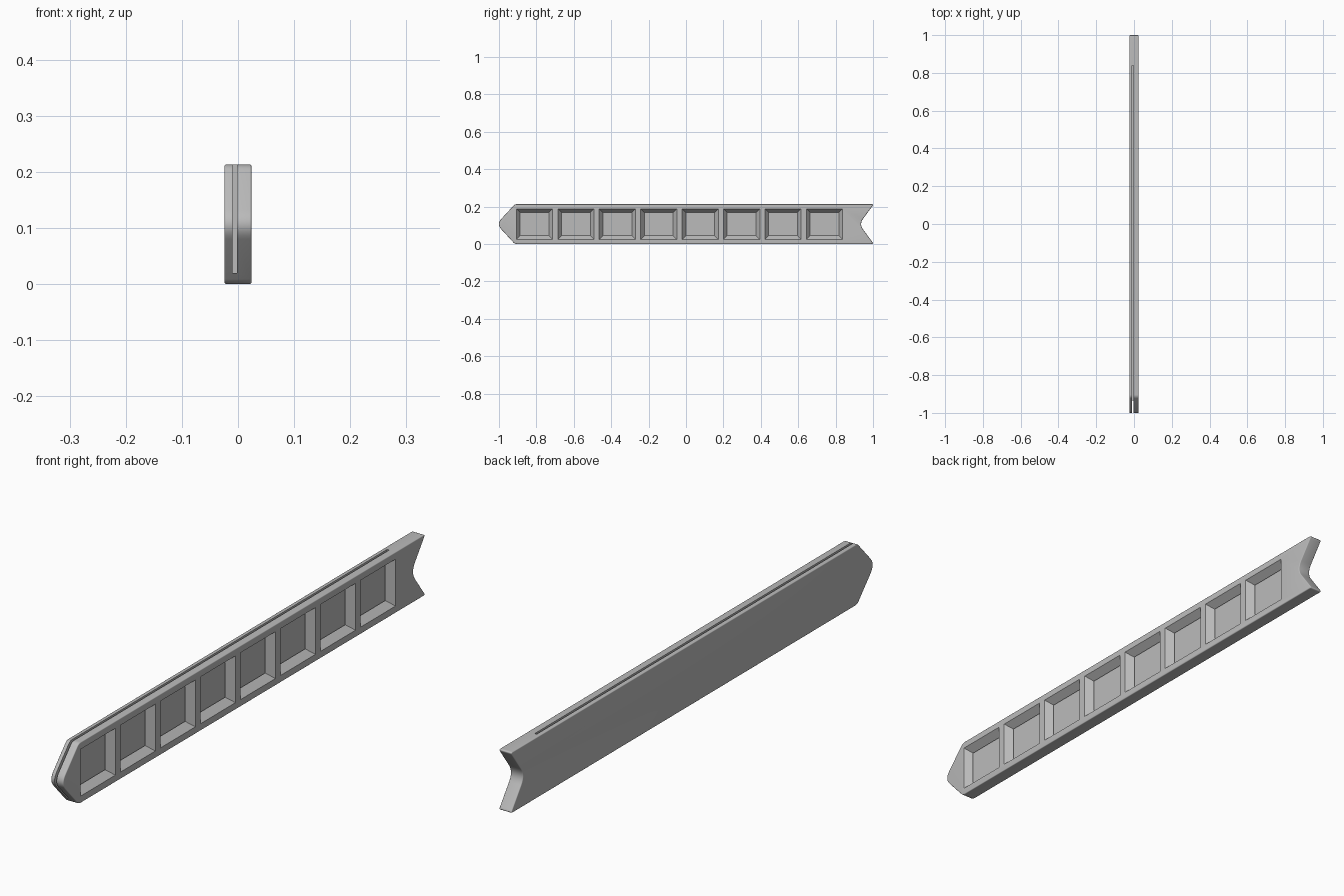
import bpy, bmesh
from mathutils import Vector

if "Cube" in bpy.data.objects:
    bpy.data.objects.remove(bpy.data.objects["Cube"], do_unlink=True)

HALF_T, H = 0.024, 0.213
MID = H / 2
SLOT_LEFT, SLOT_RIGHT = -0.002, -0.010

grey = bpy.data.materials.new("light grey")
grey.use_nodes = True
colour = (0.5, 0.5, 0.5, 1)
grey.diffuse_color = colour
grey.node_tree.nodes["Principled BSDF"].inputs["Base Color"].default_value = colour


def rounded(corners, steps=8):
    """Replace each (y, z, tangent length) corner by a smooth curve."""
    pts = []
    for i, (y, z, t) in enumerate(corners):
        p = Vector((y, z))
        a = p + (Vector(corners[i - 1][:2]) - p).normalized() * t
        b = p + (Vector(corners[(i + 1) % len(corners)][:2]) - p).normalized() * t
        for k in range(steps + 1):
            u = k / steps
            pts.append(a * (1 - u) ** 2 + p * 2 * u * (1 - u) + b * u * u)
    return pts


def loft(name, loops):
    """Closed solid from two matching loops of (y, z), each at its own x."""
    bm = bmesh.new()
    rings = [[bm.verts.new((x, p[0], p[1])) for p in pts] for x, pts in loops]
    n = len(rings[0])
    for ring in rings:
        bm.faces.new(ring)
    for i in range(n):
        j = (i + 1) % n
        bm.faces.new((rings[0][i], rings[0][j], rings[1][j], rings[1][i]))
    bmesh.ops.recalc_face_normals(bm, faces=bm.faces)
    mesh = bpy.data.meshes.new(name)
    bm.to_mesh(mesh)
    bm.free()
    mesh.materials.append(grey)
    obj = bpy.data.objects.new(name, mesh)
    bpy.context.collection.objects.link(obj)
    return obj


def rect(y0, y1, z0, z1):
    return [(y0, z0), (y1, z0), (y1, z1), (y0, z1)]


def apply(obj, mod):
    bpy.context.view_layer.objects.active = obj
    bpy.ops.object.modifier_apply(modifier=mod.name)


def cut(obj, cutter):
    cutter.hide_render = True
    mod = obj.modifiers.new("cut", 'BOOLEAN')
    mod.operation, mod.solver, mod.object = 'DIFFERENCE', 'EXACT', cutter
    apply(obj, mod)
    bpy.data.objects.remove(cutter, do_unlink=True)


# Bar body: pointed nose at the front, V notch at the back
outline = rounded([
    (-0.915, 0, 0.012), (1.004, 0, 0.012), (0.926, MID, 0.035),
    (1.004, H, 0.012), (-0.915, H, 0.012), (-1.013, MID, 0.036)])
body = loft("bar_body", [(-HALF_T, outline), (HALF_T, outline)])
bevel = body.modifiers.new("soft edges", 'BEVEL')
bevel.width, bevel.segments = 0.007, 4
bevel.limit_method, bevel.angle_limit = 'ANGLE', 1.0
apply(body, bevel)

# Thin slot, open at the top and through the nose
slot = rect(-1.1, 0.84, 0.02, 0.3)
cut(body, loft("slot_cutter", [(SLOT_RIGHT, slot), (SLOT_LEFT, slot)]))

# Row of eight tapered windows opening into the slot
for i in range(8):
    y = -0.81 + i * 0.2215
    loops = []
    for x, grow in ((SLOT_LEFT - 0.003, -0.0023), (HALF_T + 0.003, 0.0223)):
        w, h = 0.077 + grow, 0.062 + grow
        loops.append((x, rect(y - w, y + w, MID - h, MID + h)))
    cut(body, loft("window_cutter", loops))

# Smooth rounded edges, crisp cut edges
bpy.ops.object.select_all(action='DESELECT')
body.select_set(True)
bpy.context.view_layer.objects.active = body
bpy.ops.object.shade_smooth_by_angle(angle=0.5)
